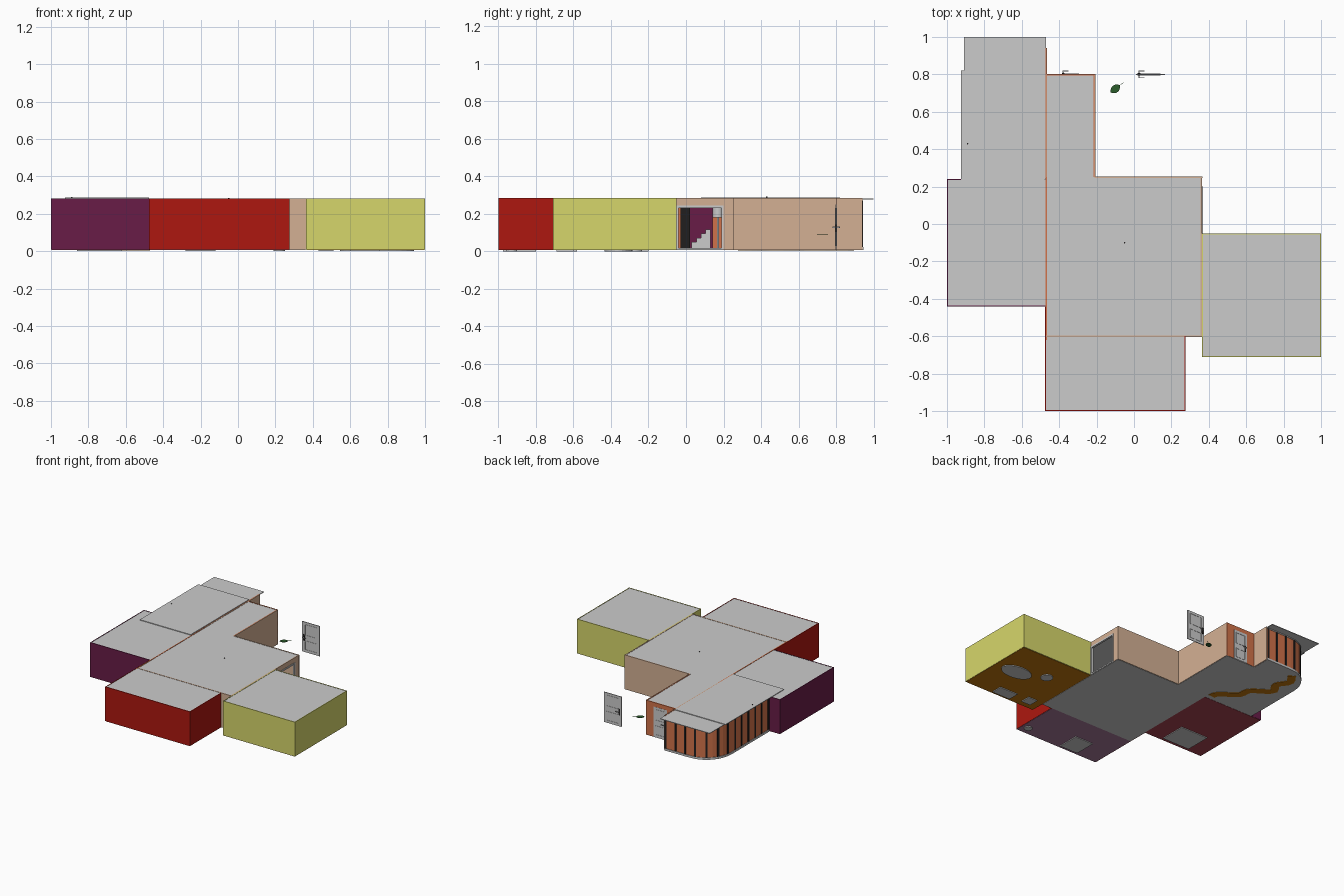
import bpy, bmesh, math
from mathutils import Vector

if "Cube" in bpy.data.objects:
    bpy.data.objects.remove(bpy.data.objects["Cube"])


def mat(name, r, g, b):
    m = bpy.data.materials.new(name)
    lin = [c / 12.92 if c < 0.04 else ((c + 0.055) / 1.055) ** 2.4 for c in (r, g, b)]
    m.diffuse_color = (*lin, 1)
    m.use_nodes = True
    m.node_tree.nodes["Principled BSDF"].inputs["Base Color"].default_value = m.diffuse_color
    return m


RED = mat("red", .68, .09, .06)
YELLOW = mat("yellow", .84, .84, .42)
PURPLE = mat("purple", .41, .11, .28)
TAN = mat("tan", .83, .69, .58)
ORANGE = mat("terracotta", .82, .45, .29)
DARK = mat("dark", .13, .12, .12)
GREEN = mat("green", .17, .36, .17)
BROWN = mat("ochre_floor", .75, .46, .05)
MAROON = mat("maroon_floor", .65, .26, .31)
MAUVE = mat("mauve_floor", .65, .47, .6)
Z0, Z1 = 0.008, 0.283          # wall bottom and top


def finish(name, bm, m=None):
    me = bpy.data.meshes.new(name)
    bmesh.ops.recalc_face_normals(bm, faces=bm.faces)
    bm.to_mesh(me)
    bm.free()
    ob = bpy.data.objects.new(name, me)
    bpy.context.collection.objects.link(ob)
    if m:
        me.materials.append(m)
    return ob


def box(name, x0, x1, y0, y1, z0, z1, m=None):
    bm = bmesh.new()
    bmesh.ops.create_cube(bm, size=1)
    for v in bm.verts:
        v.co = ((x0 + x1) / 2 + v.co.x * (x1 - x0), (y0 + y1) / 2 + v.co.y * (y1 - y0),
                (z0 + z1) / 2 + v.co.z * (z1 - z0))
    return finish(name, bm, m)


def drum(name, x, y, z0, z1, rx, ry=None, m=None, n=24):
    bm = bmesh.new()
    bmesh.ops.create_cone(bm, cap_ends=True, segments=n, radius1=1, radius2=1, depth=1)
    for v in bm.verts:
        v.co = (x + v.co.x * rx, y + v.co.y * (ry or rx), (z0 + z1) / 2 + v.co.z * (z1 - z0))
    return finish(name, bm, m)


def slab(name, pts, z0, z1, m=None):
    """Flat outline given thickness."""
    bm = bmesh.new()
    f = bm.faces.new([bm.verts.new((x, y, z0)) for x, y in pts])
    r = bmesh.ops.extrude_face_region(bm, geom=[f])
    for v in r["geom"]:
        if isinstance(v, bmesh.types.BMVert):
            v.co.z = z1
    return finish(name, bm, m)


def ribbon(pts, w):
    """Closed outline of a path with half-width w."""
    left, right = [], []
    for i, p in enumerate(pts):
        d = (pts[min(i + 1, len(pts) - 1)] - pts[max(i - 1, 0)]).normalized()
        n = Vector((-d.y, d.x)) * w
        left.append(p + n)
        right.append(p - n)
    return [tuple(p) for p in left + right[::-1]]


def wall_x(name, x0, x1, y0, y1, m, hole=None):
    """Wall along y, with an optional doorway (ya, yb, ztop)."""
    if not hole:
        return box(name, x0, x1, y0, y1, Z0, Z1, m)
    a, b, t = hole
    box(name + "_near", x0, x1, y0, a, Z0, Z1, m)
    box(name + "_far", x0, x1, b, y1, Z0, Z1, m)
    box(name + "_lintel", x0, x1, a, b, t, Z1, m)


def wall_y(name, y0, y1, x0, x1, m):
    return box(name, x0, x1, y0, y1, Z0, Z1, m)


# floors and roofs
for name, x0, x1, y0, y1, fm in (
        ("main", -.47, .362, -.60, .25, None), ("front", -.47, .272, -.998, -.60, MAUVE),
        ("right", .365, .998, -.708, -.055, BROWN), ("left", -.997, -.47, -.438, .238, MAROON),
        ("hall", -.47, -.21, .25, .80, None)):
    box(name + "_floor", x0, x1, y0, y1, .006, .011, fm)
    box(name + "_roof", x0, x1, y0, y1, .275, .281)
box("sunroom_roof", -.91, -.47, .24, 1.0, .276, .281)
box("sunroom_upper_roof", -.925, -.475, .08, .82, .282, .287)

# front red room, right yellow room, left purple room
T = .005
wall_y("red_front_wall", -1, -1 + T, -.475, .275, RED)
wall_x("red_right_wall", .275 - T, .275, -1, -.6, RED)
wall_x("red_left_wall", -.475, -.475 + T, -1, -.44, RED)
wall_y("yellow_front_wall", -.71, -.71 + T, .365, 1, YELLOW)
wall_y("yellow_back_wall", -.055, -.05, .365, 1, YELLOW)
wall_x("yellow_right_wall", 1 - T, 1, -.71, -.05, YELLOW)
wall_x("yellow_left_wall", .364, .37, -.71, -.05, YELLOW)
wall_y("purple_front_wall", -.44, -.44 + T, -1, -.475, PURPLE)
wall_y("purple_back_wall", .235, .24, -1, -.475, PURPLE)
wall_x("purple_left_wall", -1, -1 + T, -.44, .24, PURPLE)

# main room and hall
wall_y("main_front_wall", -.605, -.597, -.47, .365, TAN)
wall_y("main_back_wall", .247, .255, -.21, .365, TAN)
wall_x("main_right_wall", .356, .364, -.6, .255, TAN, (-.05, .20, .24))
wall_x("partition_front", -.472, -.464, -.62, .25, ORANGE, (-.03, .14, .25))
wall_x("partition_back", -.474, -.469, .25, .94, ORANGE)
wall_x("partition_back_face", -.469, -.464, .25, .94, TAN)
wall_x("hall_side_inner", -.216, -.211, .25, .8, ORANGE)
wall_x("hall_side_outer", -.211, -.206, .25, .8, TAN)
for x0, x1, z in ((-.464, -.395, Z0), (-.275, -.206, Z0), (-.395, -.275, .25)):
    wall = box("hall_end_wall", x0, x1, .794, .802, z, Z1, ORANGE)

# doorway frame in the right wall
for y in (-.05, .19):
    box("doorway_jamb", .352, .368, y, y + .01, .011, .24)
box("doorway_head", .352, .368, -.05, .2, .232, .244)
box("doorway_sill", .352, .368, -.05, .2, .008, .018)


# panelled doors
def door(name, x0, x1, y, z1):
    w = x1 - x0
    box(name + "_leaf", x0, x1, y - .003, y + .003, .01, z1)
    for za, zb in ((.03, .10), (.145, z1 - .02)):
        for s in (-1, 1):
            ya = y + s * .003
            for xa, xb in ((.15, .18), (.82, .85)):
                box(name + "_panel_stile", x0 + xa * w, x0 + xb * w, ya - .002, ya + .002, za, zb)
            for z in (za, zb):
                box(name + "_panel_rail", x0 + .15 * w, x0 + .85 * w, ya - .002, ya + .002, z - .002, z + .002)
    for s in (-1, 1):
        ys = sorted((y, y + s * .018))
        box(name + "_handle_post", x0 + .014, x0 + .020, ys[0], ys[1], .125, .131)
        yc = y + s * .018
        box(name + "_handle_lever", x0 + .014, x0 + .045, yc - .002, yc + .002, .125, .131)
        box(name + "_lock_plate", x0 + .010, x0 + .024, y + s * .004 - .002, y + s * .004 + .002, .10, .15, DARK)


door("hall_door", -.395, -.275, .80, .25)
door("loose_door", .01, .165, .80, .25)

# curved sunroom wall with dark mullions
path = [Vector((-.47, .937)), Vector((-.66, .935))]
path += [Vector((-.70 - .20 * math.sin(a), .72 + .213 * math.cos(a)))
         for a in (math.pi / 2 * i / 8 for i in range(9))]
path += [Vector((-.90, .5)), Vector((-.90, .24))]
slab("sunroom_curved_wall", ribbon(path, .004), .02, .276, ORANGE)
slab("sunroom_sill", ribbon(path, .009), .006, .022)
slab("sunroom_head_rail", ribbon(path, .007), .268, .277)
slab("sunroom_floor", [tuple(p) for p in path] + [(-.47, .24)], .006, .011)


def along(path, d):
    for a, b in zip(path, path[1:]):
        seg = (b - a).length
        if d <= seg:
            return a.lerp(b, d / seg), (b - a).normalized()
        d -= seg
    return path[-1], (path[-1] - path[-2]).normalized()


total = sum((b - a).length for a, b in zip(path, path[1:]))
for i in range(13):
    p, d = along(path, .01 + (total - .02) * i / 12)
    slab("mullion", ribbon([p - d * .008, p + d * .008], .007), .018, .272, DARK)

# wavy floor strip seen under the sunroom
wave = [Vector((-.50 - .28 * min(1, t * 1.7) + .025 * math.sin(t * 20), .28 + .60 * t))
        for t in (i / 24 for i in range(25))]
slab("wavy_floor_strip", ribbon(wave, .03), .003, .007, BROWN)

# leaf lying level beside the loose door
leaf = []
L, R = Vector((-.125, .703)), Vector((-.075, .742))
ax = R - L
nn = Vector((-ax.y, ax.x)).normalized()
for s in (1, -1):
    for i in range(8):
        t = i / 8 if s > 0 else 1 - i / 8
        leaf.append(tuple(L + ax * t + nn * s * .021 * math.sin(math.pi * t) ** .7) if 0 < t < 1 else tuple(L + ax * t))
slab("leaf", leaf, .089, .092, GREEN)
slab("leaf_stem", ribbon([R, R + ax * .35], .001), .089, .092, GREEN)


# furniture; bases dip just below the floors
def bed(name, x0, x1, y0, y1, m):
    box(name + "_base", x0, x1, y0, y1, 0, .035)
    box(name + "_mattress", x0 + .005, x1 - .005, y0 + .005, y1 - .005, .035, .06, m)
    box(name + "_headboard", x0, x1, y0 - .01, y0, .01, .11)


def table(name, x, y, w, d, h):
    box(name + "_top", x - w / 2, x + w / 2, y - d / 2, y + d / 2, h - .008, h)
    for sx in (-1, 1):
        for sy in (-1, 1):
            cx, cy = x + sx * (w / 2 - .008), y + sy * (d / 2 - .008)
            box(name + "_leg", cx - .005, cx + .005, cy - .005, cy + .005, .01, h - .008)


bed("purple_room_bed", -.86, -.62, -.41, -.20, PURPLE)
bed("red_room_bed", -.28, -.12, -.975, -.80, RED)
drum("red_room_stool", .22, -.93, 0, .06, .03)
drum("oval_rug", .81, -.36, 0, .014, .13, .075)
drum("small_rug", .59, -.28, 0, .014, .045)
box("yellow_room_cabinet", .60, .76, -.69, -.60, 0, .12)
box("yellow_room_chest", .43, .51, -.66, -.58, 0, .08)
table("main_table", -.05, -.3, .26, .16, .09)
for i in range(4):
    box("stepped_shelf", -.40, -.34, .03 + .025 * i, .055 + .025 * i, .011, .05 + .022 * i)
box("open_door_leaf", -.46, -.455, -.03, .02, .011, .24, DARK)
drum("lamp_post", .22, .17, .011, .18, .006)
drum("lamp_foot", .22, .17, .011, .018, .03)
drum("lamp_shade", .22, .17, .18, .23, .028)
drum("roof_hook", -.05, -.1, .28, .285, .004, m=DARK)
drum("sunroom_roof_vent", -.89, .43, .286, .291, .004, m=DARK)
